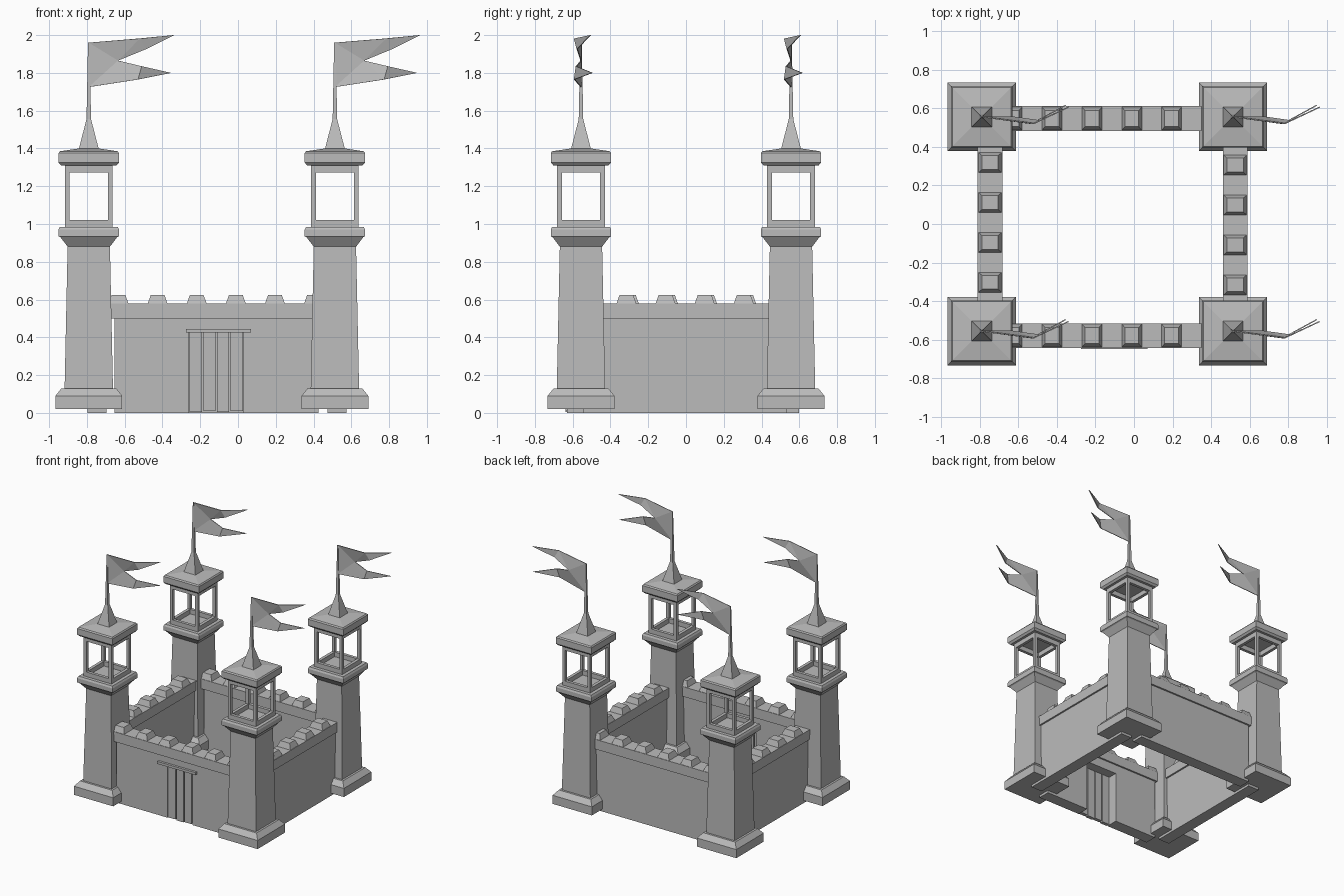
import bpy
import bmesh
from math import pi
from mathutils import Matrix, Vector

if "Cube" in bpy.data.objects:
    bpy.data.objects.remove(bpy.data.objects["Cube"], do_unlink=True)

stone = bpy.data.materials.new("stone_grey")
stone.use_nodes = True
GREY = (0.5, 0.5, 0.5, 1)
stone.diffuse_color = GREY
stone.node_tree.nodes["Principled BSDF"].inputs["Base Color"].default_value = GREY


def finish(name, bm, location=(0, 0, 0), turn=0):
    """Turn a bmesh into a placed, flat-shaded object."""
    bmesh.ops.recalc_face_normals(bm, faces=bm.faces)
    mesh = bpy.data.meshes.new(name)
    bm.to_mesh(mesh)
    bm.free()
    mesh.materials.append(stone)
    obj = bpy.data.objects.new(name, mesh)
    obj.location = location
    obj.rotation_euler.z = turn
    bpy.context.collection.objects.link(obj)
    return obj


def add_box(bm, low, high):
    low, high = Vector(low), Vector(high)
    size = Matrix.Diagonal((*(high - low), 1))
    bmesh.ops.create_cube(bm, size=1, matrix=Matrix.Translation((low + high) / 2) @ size)


def add_loft(bm, rings):
    """Stack rectangles given as (half x, half y, z) into a closed solid."""
    loops = [[bm.verts.new((sx * hx, sy * hy, z))
              for sx, sy in ((-1, -1), (1, -1), (1, 1), (-1, 1))]
             for hx, hy, z in rings]
    for a, b in zip(loops, loops[1:]):
        for i in range(4):
            j = (i + 1) % 4
            bm.faces.new((a[i], a[j], b[j], b[i]))
    bm.faces.new(loops[0][::-1])
    bm.faces.new(loops[-1])


def square_loft(name, profile, location):
    bm = bmesh.new()
    add_loft(bm, [(h, h, z) for h, z in profile])
    return finish(name, bm, location)


SHAFT = [(0.177, 0.02), (0.177, 0.09), (0.145, 0.13), (0.128, 0.13),
         (0.112, 0.88), (0.150, 0.93), (0.160, 0.935), (0.160, 0.97), (0.153, 0.985)]
ROOF = [(0.146, 1.31), (0.160, 1.325), (0.160, 1.375), (0.153, 1.385),
        (0.052, 1.40), (0.012, 1.555), (0.004, 1.96)]


def lantern(name, location):
    """Open cage: four corner posts between two square rims."""
    bm = bmesh.new()
    outer, inner = 0.126, 0.101
    for sx in (-1, 1):
        for sy in (-1, 1):
            cx, cy = sx * (outer + inner) / 2, sy * (outer + inner) / 2
            h = (outer - inner) / 2
            add_box(bm, (cx - h, cy - h, 0.98), (cx + h, cy + h, 1.315))
    for z0, z1 in ((0.98, 1.022), (1.272, 1.315)):
        for s in (-1, 1):
            edge = sorted((s * inner, s * outer))
            add_box(bm, (-inner, edge[0], z0), (inner, edge[1], z1))
            add_box(bm, (edge[0], -inner, z0), (edge[1], inner, z1))
    finish(name, bm, location)


def flag(name, location):
    """Rippling swallow-tailed pennant."""
    bm = bmesh.new()
    v = [bm.verts.new(p) for p in (
        (0, 0, 1.96), (0, 0, 1.725), (0.155, 0.0, 1.865),
        (0.27, -0.035, 1.982), (0.30, -0.02, 1.925), (0.45, 0.05, 2.0),
        (0.28, -0.025, 1.835), (0.26, -0.035, 1.765), (0.435, 0.06, 1.80))]
    for f in ((0, 1, 2), (0, 2, 3), (2, 4, 3), (3, 4, 5),
              (1, 7, 2), (2, 7, 6), (6, 7, 8)):
        bm.faces.new([v[i] for i in f])
    obj = finish(name, bm, location)
    mod = obj.modifiers.new("thickness", "SOLIDIFY")
    mod.thickness = 0.006
    mod.offset = 0


# Corner towers
for side, x in (("right", -0.79), ("left", 0.513)):
    for end, y in (("front", -0.556), ("back", 0.556)):
        tag, spot = f"{end}_{side}", (x, y, 0)
        square_loft(f"{tag}_tower_shaft", SHAFT, spot)
        lantern(f"{tag}_tower_lantern", spot)
        square_loft(f"{tag}_tower_roof", ROOF, spot)
        flag(f"{tag}_flag", spot)

# Curtain walls with parapet and merlons
HALF_LENGTH, BODY, PARAPET = 0.54, 0.05, 0.064
DOOR_HALF, DOOR_TOP = 0.145, 0.425


def wall(name, location, turn=0, doorway=False):
    bm = bmesh.new()
    if doorway:
        for s in (-1, 1):
            xs = sorted((s * DOOR_HALF, s * HALF_LENGTH))
            add_box(bm, (xs[0], -BODY, 0), (xs[1], BODY, DOOR_TOP))
        add_box(bm, (-HALF_LENGTH, -BODY, DOOR_TOP), (HALF_LENGTH, BODY, 0.5))
    else:
        add_box(bm, (-HALF_LENGTH, -BODY, 0), (HALF_LENGTH, BODY, 0.5))
    add_box(bm, (-HALF_LENGTH - 0.02, -PARAPET, 0.5), (HALF_LENGTH + 0.02, PARAPET, 0.58))
    finish(name, bm, location, turn)

    bm = bmesh.new()
    for i in range(6):
        before = set(bm.verts)
        add_loft(bm, [(0.052, 0.06, 0.58), (0.036, 0.042, 0.625)])
        new = [v for v in bm.verts if v not in before]
        bmesh.ops.translate(bm, verts=new, vec=((i - 2.5) * 0.207, 0, 0))
    finish(name + "_merlons", bm, location, turn)


WALL_X, FRONT_Y = -0.115, -0.579
wall("front_wall", (WALL_X, FRONT_Y, 0), doorway=True)
wall("back_wall", (WALL_X, 0.547, 0))
wall("right_wall", (-0.747, 0.008, 0), pi / 2)
wall("left_wall", (0.525, -0.005, 0), pi / 2)

# Plank door and its lintel
bm = bmesh.new()
plank = 2 * DOOR_HALF / 4
for i in range(4):
    x = -DOOR_HALF + i * plank
    add_box(bm, (x + 0.004, -BODY - 0.008, 0.004 + 0.005 * (i % 2)),
            (x + plank - 0.004, -BODY + 0.022, DOOR_TOP))
finish("door_planks", bm, (WALL_X, FRONT_Y, 0))

bm = bmesh.new()
add_box(bm, (-0.16, -0.069, DOOR_TOP), (0.185, -BODY + 0.005, 0.445))
finish("door_lintel", bm, (WALL_X, FRONT_Y, 0))
